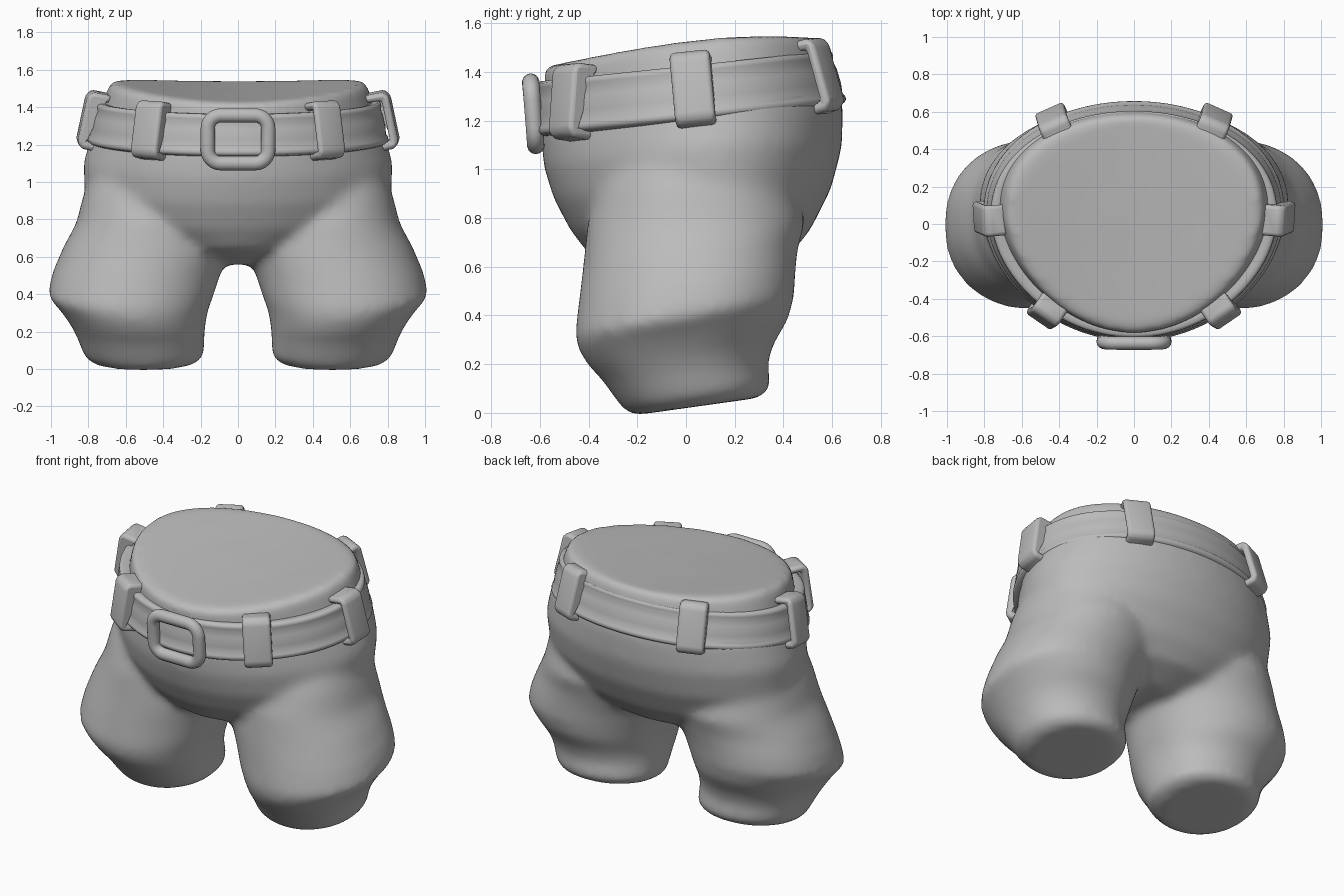
import bpy
import bmesh
from math import sin, cos, pi, tau
from mathutils import Vector

cube = bpy.data.objects.get("Cube")
if cube:
    bpy.data.objects.remove(cube, do_unlink=True)

grey = bpy.data.materials.new("plain grey")
grey.use_nodes = True
grey.diffuse_color = (0.5, 0.5, 0.5, 1)
shader = next(n for n in grey.node_tree.nodes if n.type == 'BSDF_PRINCIPLED')
shader.inputs["Base Color"].default_value = (0.5, 0.5, 0.5, 1)


def add_object(name, bm):
    bmesh.ops.recalc_face_normals(bm, faces=bm.faces[:])
    for face in bm.faces:
        face.smooth = True
    mesh = bpy.data.meshes.new(name)
    bm.to_mesh(mesh)
    bm.free()
    mesh.materials.append(grey)
    obj = bpy.data.objects.new(name, mesh)
    bpy.context.collection.objects.link(obj)
    return obj


def loft(bm, rows, wrap=False):
    """Skin closed rows of points; wrap joins last to first, else cap the ends."""
    grid = [[bm.verts.new(p) for p in row] for row in rows]
    count = len(grid[0])
    pairs = list(zip(grid, grid[1:]))
    if wrap:
        pairs.append((grid[-1], grid[0]))
    else:
        bm.faces.new(grid[0])
        bm.faces.new(grid[-1])
    for a, b in pairs:
        for i in range(count):
            j = (i + 1) % count
            bm.faces.new((a[i], a[j], b[j], b[i]))


def egg(t, width, front, back, taper):
    """Waist outline, narrower toward the front."""
    y = (front + back) / 2 + (back - front) / 2 * sin(t)
    return Vector((width * cos(t) * (1 + taper * sin(t)), y, 0))


def steps(n):
    return [tau * i / n for i in range(n)]


def sign(v):
    return 1 if v > 0 else -1


# Trouser body: pelvis and two legs merged into one smooth skin
# Pelvis rings: height, half width, front, back, slope
pelvis = [
    (0.56, 0.20, -0.18, 0.24, 0), (0.64, 0.48, -0.39, 0.42, 0),
    (0.75, 0.72, -0.475, 0.51, 0), (0.90, 0.81, -0.545, 0.595, 0.03),
    (1.05, 0.82, -0.585, 0.64, 0.06), (1.19, 0.775, -0.595, 0.645, 0.1),
    (1.30, 0.73, -0.585, 0.62, 0.1), (1.41, 0.70, -0.58, 0.60, 0.1),
    (1.47, 0.685, -0.585, 0.59, 0.1), (1.485, 0.66, -0.565, 0.57, 0.1),
    (1.485, 0.3, -0.26, 0.26, 0.1), (1.485, 0.02, -0.02, 0.02, 0.1),
]
# Leg rings: height, inner x, outer x, front, back, slope
leg = [
    (0.02, 0.25, 0.76, -0.22, 0.31, 0.14), (0.06, 0.18, 0.82, -0.265, 0.35, 0.14),
    (0.17, 0.18, 0.86, -0.345, 0.335, 0.1), (0.24, 0.175, 0.895, -0.4, 0.36, 0.12),
    (0.32, 0.16, 0.95, -0.44, 0.42, 0.15), (0.40, 0.13, 1.02, -0.457, 0.445, 0.18),
    (0.52, 0.09, 0.99, -0.44, 0.45, 0.14), (0.65, 0.03, 0.935, -0.42, 0.46, 0.06),
    (0.78, 0.05, 0.865, -0.405, 0.49, 0), (0.92, 0.12, 0.83, -0.36, 0.45, 0),
    (1.05, 0.20, 0.78, -0.30, 0.38, 0),
]
bm = bmesh.new()
rows = []
for z, width, front, back, slope in pelvis:
    row = [egg(t, width, front, back, 0.14) for t in steps(64)]
    for p in row:
        p.z = z + slope * (p.y + p.x ** 2)
    rows.append(row)
loft(bm, rows)
for side in (-1, 1):
    rows = []
    for z, x0, x1, y0, y1, slope in leg:
        row = []
        for t in steps(48):
            x = (x0 + x1) / 2 + (x1 - x0) / 2 * cos(t)
            y = (y0 + y1) / 2 + (y1 - y0) / 2 * sign(sin(t)) * abs(sin(t)) ** 0.9
            row.append(Vector((side * x, y, z + slope * y)))
        rows.append(row)
    loft(bm, rows)
body = add_object("trouser_body", bm)
remesh = body.modifiers.new("merge", 'REMESH')
remesh.mode = 'VOXEL'
remesh.voxel_size = 0.02
remesh.use_smooth_shade = True
soften = body.modifiers.new("soften", 'SMOOTH')
soften.factor = 0.5
soften.iterations = 24


# Belt frame: point, outward normal, upward and lengthwise directions at an angle
def belt_frame(t):
    def at(a):
        p = egg(a, 0.77, -0.605, 0.618, 0.09)
        p.z = 1.315 + 0.105 * p.y
        return p
    tangent = (at(t + 0.01) - at(t - 0.01)).normalized()
    flat = Vector((tangent.y, -tangent.x, 0)).normalized()
    up = Vector((0, 0, 1)) - flat * (0.2 + 0.1 * sin(t))
    up = (up - tangent * up.dot(tangent)).normalized()
    return at(t), tangent.cross(up), up, tangent


# Belt with a soft rounded rim along both edges
half = [(0.01, 0.03), (0.004, 0.07), (0.011, 0.084), (0.011, 0.1),
        (0, 0.111), (-0.02, 0.114), (-0.1, 0.112)]
section = half + [(r, -h) for r, h in reversed(half)]
rows = []
for t in steps(96):
    p, out, up, _ = belt_frame(t)
    rows.append([p + out * r + up * h for r, h in section])
bm = bmesh.new()
loft(bm, rows, wrap=True)
belt = add_object("belt", bm)

# Six bracket-shaped belt loops
inner = [(-0.06, 0.115), (0.025, 0.112)]
outer = [(0.068, 0.125), (0.04, 0.155), (-0.06, 0.155)]
bracket = inner + [(r, -h) for r, h in reversed(inner)]
bracket += [(r, -h) for r, h in reversed(outer)] + outer
angles = {"side": 0.04, "back": 0.33 * pi, "front": -0.277 * pi}
for place, angle in angles.items():
    for hand, t in (("left", angle), ("right", pi - angle)):
        p, out, up, along = belt_frame(t)
        p = p + up * 0.01
        bm = bmesh.new()
        loft(bm, [[p + out * r + up * h + along * w for r, h in bracket]
                  for w in (-0.083, 0.083)])
        loop = add_object(f"{place}_belt_loop_{hand}", bm)
        bevel = loop.modifiers.new("rounded", 'BEVEL')
        bevel.width = 0.02
        bevel.segments = 3

# Buckle: a round tube along a rounded rectangle
rows = []
corner = 0.07
for quarter in range(4):
    mid = quarter * pi / 2 + pi / 4
    for i in range(7):
        a = quarter * pi / 2 + i / 6 * pi / 2
        x = sign(cos(mid)) * (0.162 - corner) + corner * cos(a)
        z = sign(sin(mid)) * (0.128 - corner) + corner * sin(a)
        centre = Vector((x, -0.627 - 0.08 * z, 1.228 + z))
        out = Vector((cos(a), 0, sin(a)))
        rows.append([centre + out * 0.038 * cos(b) + Vector((0, 0.036 * sin(b), 0))
                     for b in steps(14)])
bm = bmesh.new()
loft(bm, rows, wrap=True)
add_object("buckle", bm)

# Keep hard edges on the belt parts
for obj in bpy.context.scene.objects:
    obj.select_set(obj.type == 'MESH' and "belt" in obj.name)
bpy.context.view_layer.objects.active = belt
bpy.ops.object.shade_smooth_by_angle(angle=1.1)
